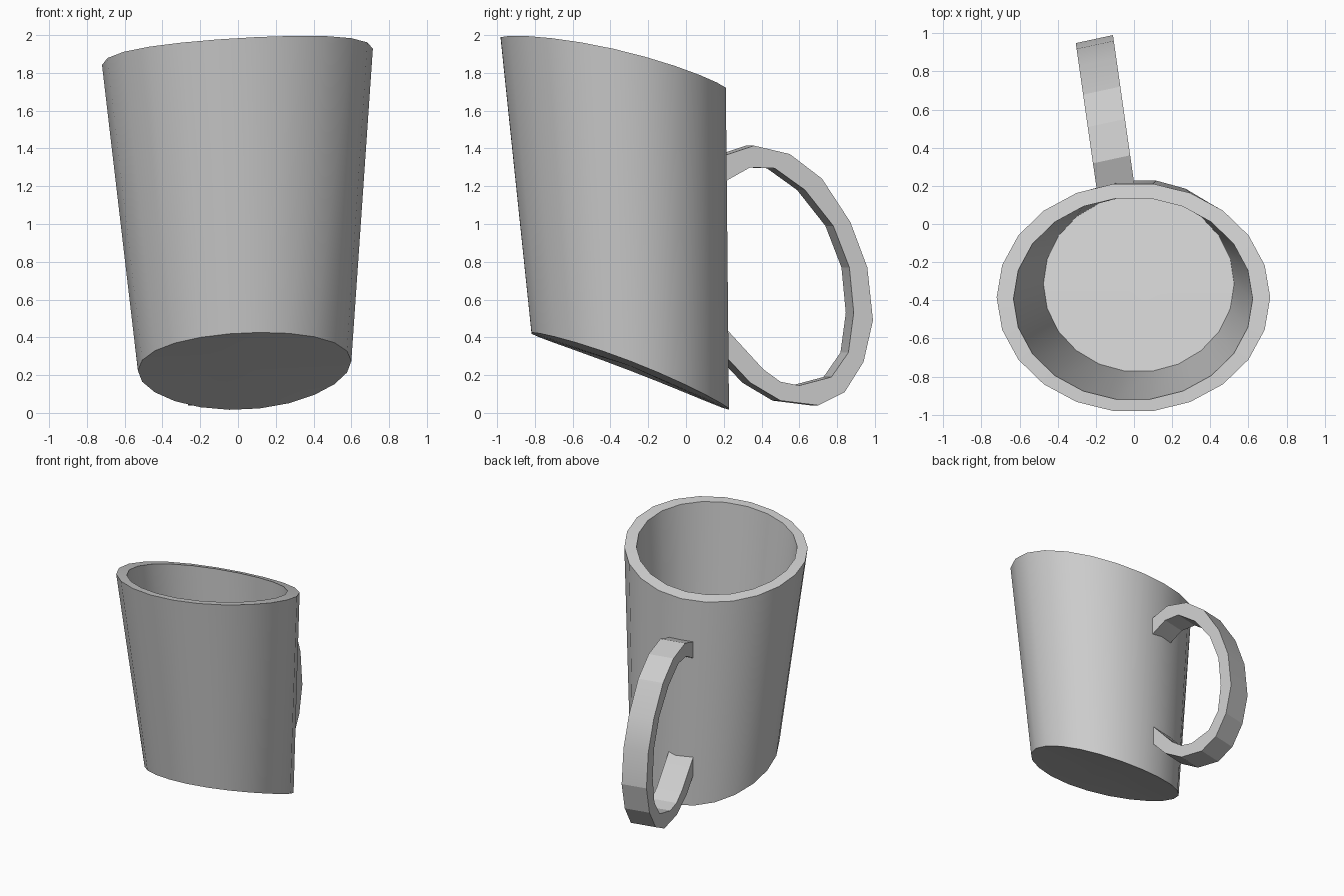
import bpy
import bmesh
import math

if "Cube" in bpy.data.objects:
    bpy.data.objects.remove(bpy.data.objects["Cube"], do_unlink=True)

SIDES = 22

grey = bpy.data.materials.new("plain grey")
grey.diffuse_color = (0.6, 0.6, 0.6, 1)
grey.use_nodes = True
grey.node_tree.nodes["Principled BSDF"].inputs["Base Color"].default_value = (0.6, 0.6, 0.6, 1)


def rim_height(x, y):
    """Slanted, slightly bowed surface of the rim."""
    t = y + 0.385
    return 1.885 + 0.06 * x - 0.225 * t - 0.1 * t * t


def base_height(x, y):
    """Slanted, slightly bowed surface of the underside."""
    t = y + 0.295
    return 0.247 + 0.045 * x - 0.385 * t - 0.1 * t * t


def floor_height(x, y):
    return base_height(x, y) + 0.08


def ring(bm, cx, cy, rx, ry, height):
    verts = []
    for i in range(SIDES):
        a = 2 * math.pi * i / SIDES
        x, y = cx + rx * math.cos(a), cy + ry * math.sin(a)
        verts.append(bm.verts.new((x, y, height(x, y))))
    return verts


def bridge(bm, loop_a, loop_b):
    n = len(loop_a)
    for i in range(n):
        j = (i + 1) % n
        bm.faces.new((loop_a[i], loop_a[j], loop_b[j], loop_b[i]))


def cap(bm, loop, cx, cy, height):
    centre = bm.verts.new((cx, cy, height(cx, cy)))
    for i in range(len(loop)):
        bm.faces.new((loop[i], loop[(i + 1) % len(loop)], centre))


def finish(bm, name, smooth_angle):
    bmesh.ops.recalc_face_normals(bm, faces=bm.faces)
    mesh = bpy.data.meshes.new(name)
    bm.to_mesh(mesh)
    bm.free()
    obj = bpy.data.objects.new(name, mesh)
    bpy.context.collection.objects.link(obj)
    mesh.materials.append(grey)
    bpy.ops.object.select_all(action='DESELECT')
    obj.select_set(True)
    bpy.context.view_layer.objects.active = obj
    bpy.ops.object.shade_smooth_by_angle(angle=math.radians(smooth_angle))
    return obj


# Tapered hollow cup: underside, outer wall, rim, inner wall, floor
bm = bmesh.new()
base = ring(bm, 0.035, -0.295, 0.565, 0.528, base_height)
outer_rim = ring(bm, -0.003, -0.385, 0.717, 0.602, rim_height)
inner_rim = ring(bm, -0.005, -0.392, 0.627, 0.532, rim_height)
floor = ring(bm, 0.025, -0.313, 0.5, 0.463, floor_height)
cap(bm, base, 0.035, -0.295, base_height)
bridge(bm, base, outer_rim)
bridge(bm, outer_rim, inner_rim)
bridge(bm, inner_rim, floor)
cap(bm, floor, 0.025, -0.313, floor_height)
finish(bm, "mug_body", 30)

# Flat strap handle: paired outer and inner outline points (y, z)
OUTER = [(0.18, 1.355), (0.36, 1.415), (0.55, 1.37), (0.72, 1.24), (0.87, 1.01), (0.96, 0.77),
         (0.99, 0.49), (0.94, 0.27), (0.84, 0.11), (0.70, 0.04), (0.50, 0.065), (0.34, 0.16), (0.19, 0.32)]
INNER = [(0.18, 1.21), (0.34, 1.30), (0.47, 1.295), (0.63, 1.18), (0.78, 0.99), (0.865, 0.77),
         (0.888, 0.53), (0.86, 0.32), (0.77, 0.19), (0.60, 0.145), (0.50, 0.165), (0.41, 0.23), (0.19, 0.47)]

bm = bmesh.new()
sections = []
for out_point, in_point in zip(OUTER, INNER):
    corners = []
    for (y, z), far in ((out_point, 0), (in_point, 0), (in_point, 1), (out_point, 1)):
        x = -0.143 * (y - 0.22)
        corners.append(bm.verts.new((x - 0.195 * far, y - 0.042 * far, z)))
    sections.append(corners)
for a, b in zip(sections, sections[1:]):
    bridge(bm, a, b)
bm.faces.new(sections[0])
bm.faces.new(sections[-1])
finish(bm, "handle", 15)
